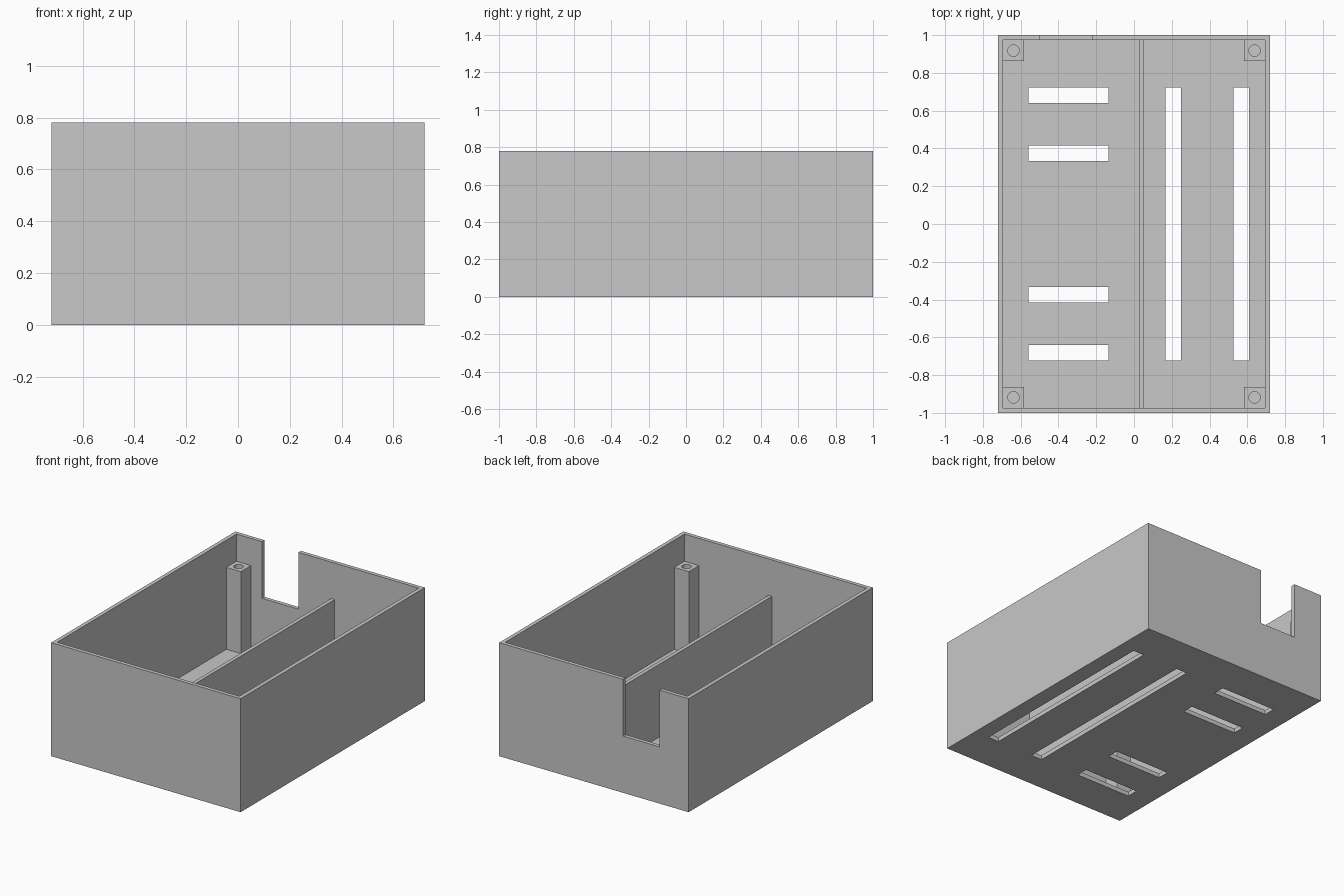
import bpy, bmesh
from mathutils import Matrix, Vector

cube = bpy.data.objects.get("Cube")
if cube:
    bpy.data.objects.remove(cube, do_unlink=True)

W, L, H = 0.72, 1.0, 0.78      # half width, half length, height
WALL, FLOOR = 0.027, 0.03
POST_TOP, DIVIDER_TOP = 0.593, 0.53

grey = bpy.data.materials.new("plain grey")
grey.use_nodes = True
colour = (0.58, 0.58, 0.58, 1)
grey.diffuse_color = colour
grey.node_tree.nodes["Principled BSDF"].inputs["Base Color"].default_value = colour


def add_object(name, bm):
    mesh = bpy.data.meshes.new(name)
    bm.to_mesh(mesh)
    bm.free()
    mesh.materials.append(grey)
    obj = bpy.data.objects.new(name, mesh)
    bpy.context.collection.objects.link(obj)
    return obj


def boxes(name, spans):
    """One object made of boxes, each given by its low and high corner."""
    bm = bmesh.new()
    for low, high in spans:
        a, b = Vector(low), Vector(high)
        bmesh.ops.create_cube(bm, size=1, matrix=Matrix.Translation((a + b) / 2)
                              @ Matrix.Diagonal((b - a).to_4d()))
    return add_object(name, bm)


def cut(obj, cutter):
    """Subtract the cutter, apply, and discard it."""
    cutter.hide_render = True
    mod = obj.modifiers.new("cut", 'BOOLEAN')
    mod.operation = 'DIFFERENCE'
    mod.solver = 'EXACT'
    mod.object = cutter
    bpy.context.view_layer.objects.active = obj
    bpy.ops.object.modifier_apply(modifier=mod.name)
    bpy.data.objects.remove(cutter, do_unlink=True)


# Open tray
tray = boxes("tray", [((-W, -L, 0), (W, L, H))])
cut(tray, boxes("cavity", [((WALL - W, WALL - L, FLOOR), (W - WALL, L - WALL, H + 1))]))

# Cable notch in the back wall
cut(tray, boxes("notch", [((-0.50, L - 0.1, 0.39), (-0.222, L + 0.1, H + 0.1))]))

# Floor vents: short slots on one side, long slots on the other
slots = [((-0.558, y, -0.1), (-0.136, y + 0.082, 0.1)) for y in (-0.722, -0.415, 0.333, 0.64)]
slots += [((x, -0.722, -0.1), (x + 0.083, 0.722, 0.1)) for x in (0.167, 0.526)]
cut(tray, boxes("vents", slots))

# Lengthwise divider
boxes("divider", [((0.028, WALL - L, FLOOR), (0.054, L - WALL, DIVIDER_TOP))])

# Corner posts with screw holes
for sx, side in ((-1, "right"), (1, "left")):
    for sy, end in ((-1, "front"), (1, "back")):
        cx, cy, r = sx * (W - 0.082), sy * (L - 0.082), 0.055
        post = boxes(f"{end}_{side}_post",
                     [((cx - r, cy - r, FLOOR), (cx + r, cy + r, POST_TOP))])
        bm = bmesh.new()
        bmesh.ops.create_cone(bm, cap_ends=True, segments=32, radius1=0.03, radius2=0.03,
                              depth=0.4, matrix=Matrix.Translation((cx, cy, POST_TOP)))
        cut(post, add_object("screw_hole", bm))
